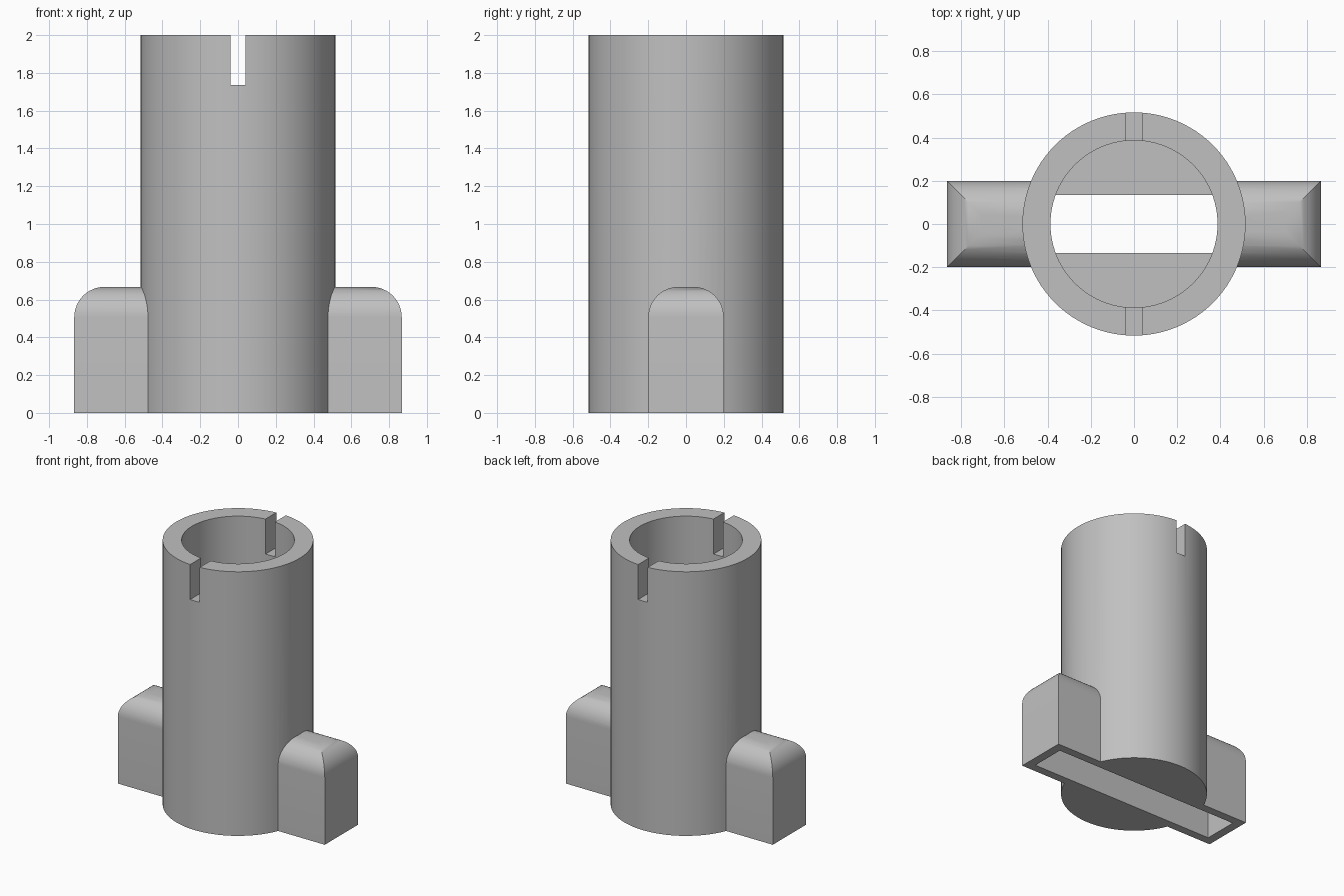
import bpy, bmesh
from math import sin, cos, pi, radians

cube = bpy.data.objects.get("Cube")
if cube:
    bpy.data.objects.remove(cube, do_unlink=True)

HEIGHT, OUTER, INNER = 2.0, 0.517, 0.387
BAR_X, BAR_Y, BAR_TOP, ROUND = 0.867, 0.2, 0.667, 0.16
FLOOR = 0.53

grey = bpy.data.materials.new("plain grey")
grey.use_nodes = True
colour = (0.53, 0.53, 0.53, 1)
grey.diffuse_color = colour
grey.node_tree.nodes["Principled BSDF"].inputs["Base Color"].default_value = colour


def loft(name, rings):
    """Solid skin through a stack of equal-sized rings, capped at both ends."""
    bm = bmesh.new()
    loops = [[bm.verts.new(p) for p in ring] for ring in rings]
    n = len(loops[0])
    for low, high in zip(loops, loops[1:]):
        for i in range(n):
            j = (i + 1) % n
            bm.faces.new((low[i], low[j], high[j], high[i]))
    bm.faces.new(loops[0][::-1])
    bm.faces.new(loops[-1])
    mesh = bpy.data.meshes.new(name)
    bm.to_mesh(mesh)
    bm.free()
    mesh.materials.append(grey)
    obj = bpy.data.objects.new(name, mesh)
    bpy.context.collection.objects.link(obj)
    return obj


def rectangle(x, y, z):
    return [(-x, -y, z), (x, -y, z), (x, y, z), (-x, y, z)]


def box(name, x, y, low, high):
    return loft(name, [rectangle(x, y, low), rectangle(x, y, high)])


def cylinder(name, radius, low, high, sides=96):
    angles = [2 * pi * i / sides for i in range(sides)]
    return loft(name, [[(radius * cos(a), radius * sin(a), z) for a in angles]
                       for z in (low, high)])


def combine(target, tool, operation):
    mod = target.modifiers.new(tool.name, "BOOLEAN")
    mod.operation, mod.object, mod.solver = operation, tool, "EXACT"
    bpy.context.view_layer.objects.active = target
    bpy.ops.object.modifier_apply(modifier=mod.name)
    bpy.data.objects.remove(tool, do_unlink=True)


# Main barrel
body = cylinder("slotted_tube_with_lugs", OUTER, 0, HEIGHT)

# Cross bar forming both lugs, with rounded, mitred top edges
rings = [rectangle(BAR_X, BAR_Y, 0)]
steps = 12
for i in range(steps + 1):
    a = pi / 2 * i / steps
    inset = ROUND * (1 - cos(a))
    rings.append(rectangle(BAR_X - inset, BAR_Y - inset,
                           BAR_TOP - ROUND + ROUND * sin(a)))
combine(body, loft("cross_bar", rings), "UNION")

# Bore from above, blade slot from below, narrow notch across the rim
combine(body, cylinder("bore", INNER, FLOOR, HEIGHT + 0.1), "DIFFERENCE")
combine(body, box("blade_slot", 0.8, 0.135, -0.1, 0.57), "DIFFERENCE")
combine(body, box("rim_notch", 0.04, 0.7, 1.735, HEIGHT + 0.1), "DIFFERENCE")

# Smooth shading with crisp edges
bpy.ops.object.select_all(action="DESELECT")
body.select_set(True)
bpy.context.view_layer.objects.active = body
bpy.ops.object.shade_smooth_by_angle(angle=radians(30))
